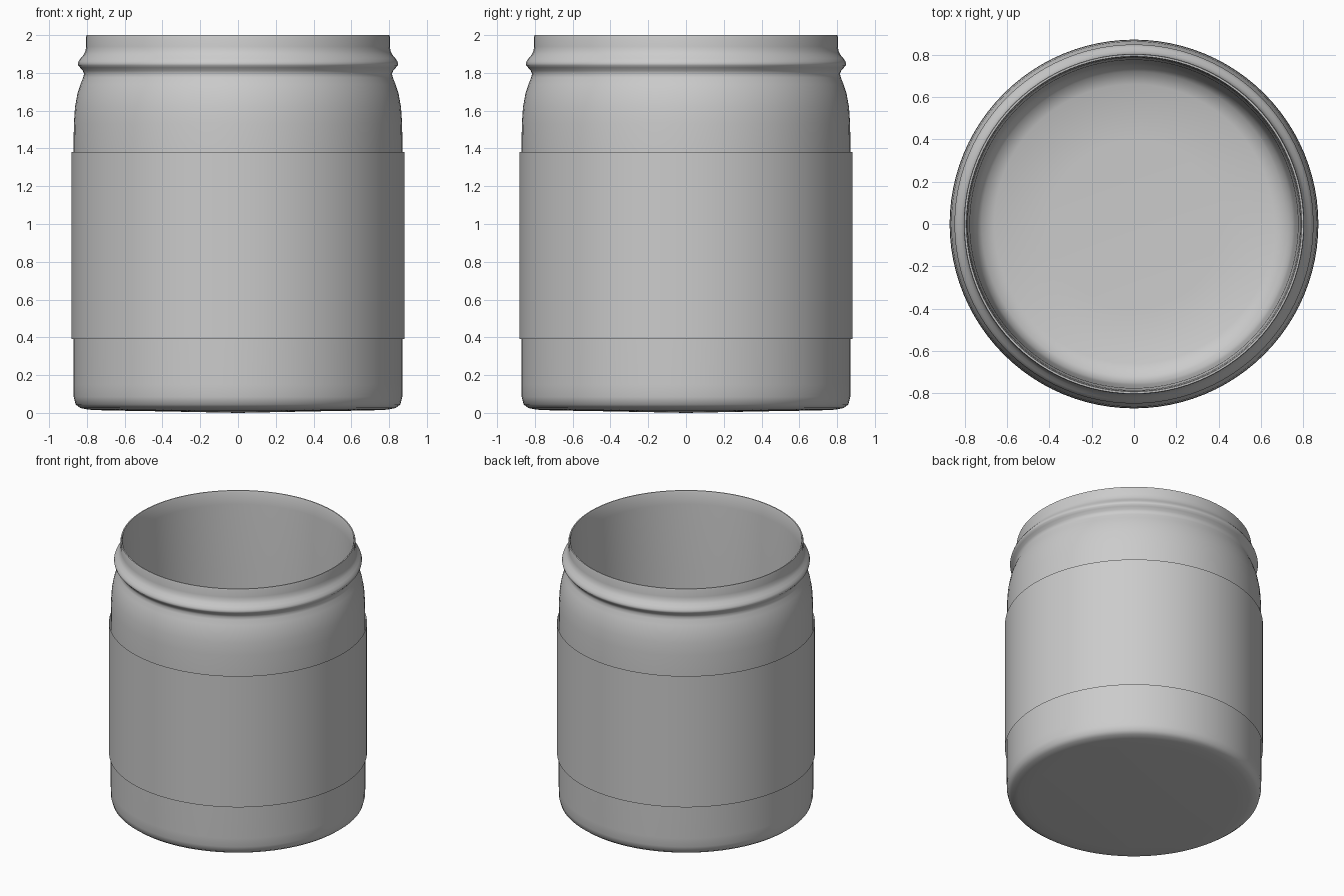
import bpy, bmesh, math

if "Cube" in bpy.data.objects:
    bpy.data.objects.remove(bpy.data.objects["Cube"])

SEGMENTS = 96


def lathe(name, profile):
    """Spin a list of (radius, z) points around the z axis."""
    bm = bmesh.new()
    rings = []
    for r, z in profile:
        if r == 0:
            rings.append([bm.verts.new((0, 0, z))] * SEGMENTS)
        else:
            rings.append([bm.verts.new((r * math.cos(2 * math.pi * i / SEGMENTS),
                                        r * math.sin(2 * math.pi * i / SEGMENTS), z))
                          for i in range(SEGMENTS)])
    for a, b in zip(rings, rings[1:]):
        for i in range(SEGMENTS):
            j = (i + 1) % SEGMENTS
            corners = list(dict.fromkeys([a[j], a[i], b[i], b[j]]))
            bm.faces.new(corners)
    bmesh.ops.recalc_face_normals(bm, faces=bm.faces)
    mesh = bpy.data.meshes.new(name)
    bm.to_mesh(mesh)
    bm.free()
    obj = bpy.data.objects.new(name, mesh)
    bpy.context.collection.objects.link(obj)
    bpy.ops.object.select_all(action='DESELECT')
    obj.select_set(True)
    bpy.context.view_layer.objects.active = obj
    bpy.ops.object.shade_smooth_by_angle(angle=math.radians(60))
    return obj


# Glass jar: outside from base centre up to the rim, then down the plain inner wall
outer = [(0, 0.0), (0.4, 0.008), (0.7, 0.013), (0.79, 0.017), (0.835, 0.026), (0.86, 0.045),
         (0.87, 0.085), (0.871, 0.15), (0.871, 1.38), (0.869, 1.53), (0.863, 1.62),
         (0.85, 1.69), (0.834, 1.74), (0.82, 1.775), (0.815, 1.795), (0.822, 1.812),
         (0.836, 1.828), (0.846, 1.84), (0.848, 1.849), (0.844, 1.861), (0.833, 1.877),
         (0.818, 1.895), (0.808, 1.915), (0.804, 1.94), (0.804, 1.99), (0.801, 2.0)]
inner = [(0.793, 2.0), (0.789, 1.99), (0.785, 1.9), (0.775, 1.4), (0.768, 0.8), (0.76, 0.2),
         (0.75, 0.13), (0.72, 0.085), (0.66, 0.06), (0.4, 0.05), (0, 0.045)]
lathe("glass_jar", outer + inner)

# Paper label wrapped around the body
lathe("label_band", [(0.882, 0.39), (0.882, 1.38)])
